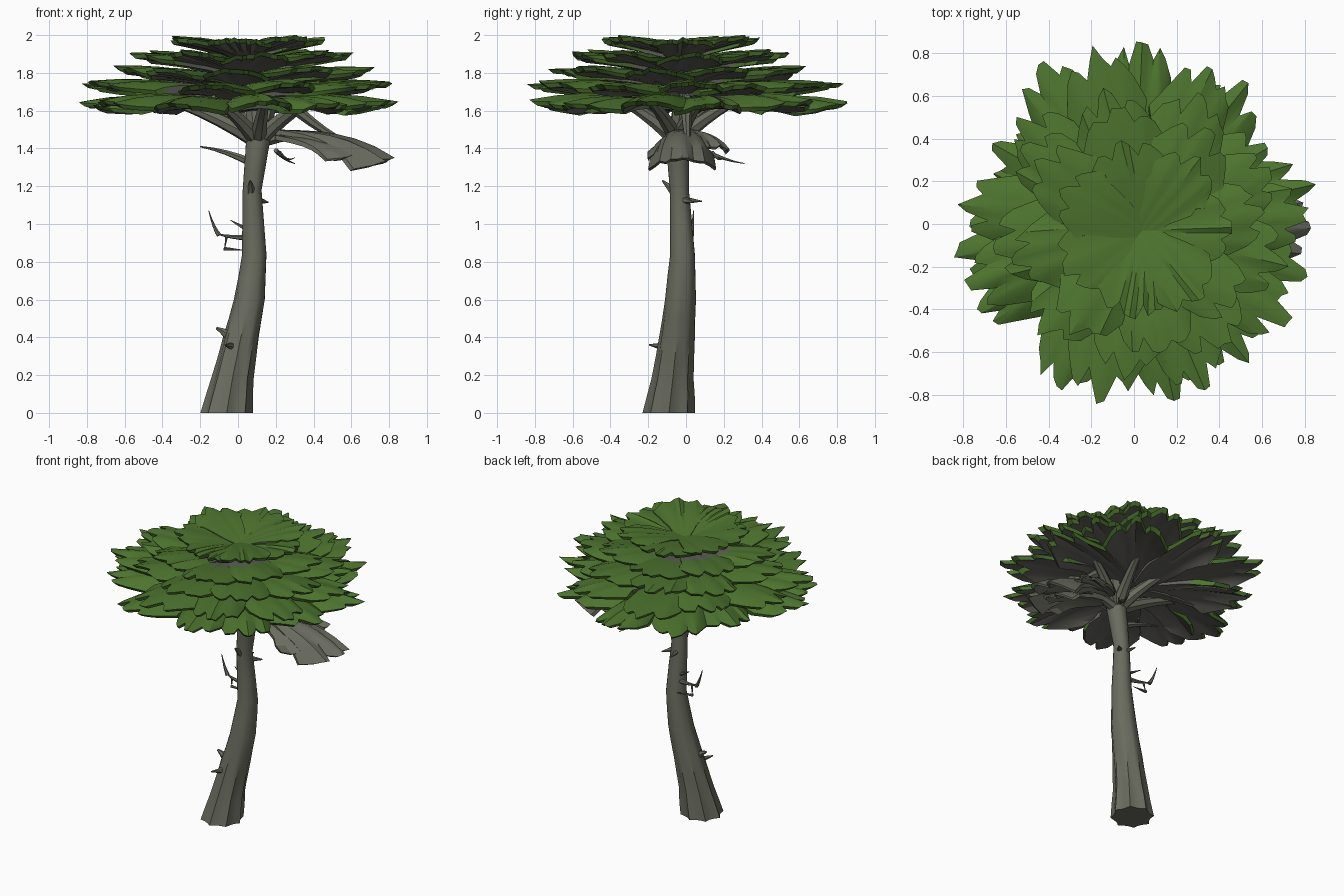
import bpy, bmesh, math, random
from mathutils import Vector

if "Cube" in bpy.data.objects:
    bpy.data.objects.remove(bpy.data.objects["Cube"])

random.seed(7)


def material(name, rgb):
    m = bpy.data.materials.new(name)
    m.diffuse_color = (*rgb, 1)
    m.use_nodes = True
    m.node_tree.nodes["Principled BSDF"].inputs["Base Color"].default_value = m.diffuse_color
    return m


BARK = material("bark", (0.145, 0.15, 0.115))
GREEN = material("needle green", (0.075, 0.175, 0.028))
GREY = material("dry underside grey", (0.125, 0.122, 0.108))


def finish(bm, name, mats, angle=40):
    bmesh.ops.recalc_face_normals(bm, faces=bm.faces)
    me = bpy.data.meshes.new(name)
    bm.to_mesh(me)
    bm.free()
    for m in mats:
        me.materials.append(m)
    ob = bpy.data.objects.new(name, me)
    bpy.context.collection.objects.link(ob)
    bpy.ops.object.select_all(action='DESELECT')
    ob.select_set(True)
    bpy.context.view_layer.objects.active = ob
    bpy.ops.object.shade_smooth_by_angle(angle=math.radians(angle))


def skin(bm, rings):
    """Bridge closed rings of vertices and cap both ends."""
    n = len(rings[0])
    for r, s in zip(rings, rings[1:]):
        for k in range(n):
            bm.faces.new((r[k], r[(k + 1) % n], s[(k + 1) % n], s[k]))
    bm.faces.new(rings[0])
    bm.faces.new(rings[-1])


def branch(bm, start, end, radius, bow=0.0, tip=0.15, sides=7, steps=5):
    """Tapered branch from start to end, bowed upwards in the middle."""
    a, b = Vector(start), Vector(end)
    pts = [a.lerp(b, i / steps) + Vector((0, 0, 4 * bow * i / steps * (1 - i / steps)))
           for i in range(steps + 1)]
    rings = []
    for i, p in enumerate(pts):
        d = (pts[min(i + 1, steps)] - pts[max(i - 1, 0)]).normalized()
        u = d.orthogonal().normalized() if i == 0 else (u - d * u.dot(d)).normalized()
        w = d.cross(u)
        r = radius * (1 + (tip - 1) * i / steps)
        rings.append([bm.verts.new(p + r * (u * math.cos(k * math.tau / sides)
                      + w * math.sin(k * math.tau / sides))) for k in range(sides)])
    skin(bm, rings)


def pad(bm, ang, reach, half, z0, rise, droop, thick=0.05, green_from=0.5,
        origin=(0.0, 0.0), sag=0.04):
    """Fan-shaped bough with a ragged tip: green top and rim, grey below."""
    nu, nv = 6, 12
    ca, sa = math.cos(ang), math.sin(ang)
    edge = [(-0.09, 0.0, 0.03, 0.01)[j % 4] + random.uniform(-0.035, 0.035)
            for j in range(nv + 1)]
    side = [random.uniform(0.88, 1.1) for _ in range(nu + 1)]
    fold = [random.uniform(-0.006, 0.006) + (0.006 if j % 4 == 2 else 0)
            for j in range(nv + 1)]

    def grid(shrink, drop):
        rows = []
        for i in range(nu + 1):
            t = i / nu
            row = []
            for j in range(nv + 1):
                v = 2 * j / nv - 1
                d = reach * shrink * t * (1 - 0.24 * v * v + edge[j] * t * t)
                w = v * half * shrink * (0.22 + 0.78 * t ** 0.8)
                w *= side[i] if abs(v) == 1 else 1
                z = z0 + rise * t - droop * t ** 3 - sag * v * v * t + fold[j] * t
                thin = 1 - 0.55 * t ** 3
                row.append(bm.verts.new((origin[0] + d * ca - w * sa,
                                         origin[1] + d * sa + w * ca, z - drop * thin)))
            rows.append(row)
        return rows

    top, low = grid(1, 0), grid(0.96, thick)
    for g in (top, low):
        for i in range(nu):
            for j in range(nv):
                f = bm.faces.new((g[i][j], g[i + 1][j], g[i + 1][j + 1], g[i][j + 1]))
                f.material_index = 0 if g is top and (i + 0.5) / nu > green_from else 1

    def border(g):
        return (g[0] + [r[-1] for r in g[1:]] + g[-1][-2::-1]
                + [r[0] for r in g[-2:0:-1]])
    bt, bl = border(top), border(low)
    root = top[0][nv // 2].co.xy
    for k in range(len(bt)):
        n = (k + 1) % len(bt)
        f = bm.faces.new((bt[k], bt[n], bl[n], bl[k]))
        outer = (bt[k].co.xy - root).length > 0.55 * reach
        f.material_index = 0 if outer and green_from < 1 else 1


# Trunk: leaning, fluted towards the flared foot (x, y, z, radius)
TRUNK = [(-.06, -.09, 0, .133), (-.03, -.07, .18, .108), (.015, -.047, .4, .094),
         (.06, -.03, .6, .082), (.087, -.018, .84, .065), (.075, -.035, 1.18, .051),
         (.105, -.045, 1.43, .064), (.125, -.045, 1.55, .055)]
bm = bmesh.new()
rings = []
for a, b in zip(TRUNK, TRUNK[1:] + TRUNK[-1:]):
    for h in (0, 0.5) if a is not b else (0,):
        x, y, z, r = Vector(a).lerp(Vector(b), h)
        flute = 0.1 * max(0.15, 1 - z / 0.8)
        ring = []
        for k in range(24):
            t = k * math.tau / 24
            q = r * (1 - flute / 2 + flute * math.cos(8 * t + z * 2)
                     + random.uniform(-0.02, 0.02))
            ring.append(bm.verts.new((x + q * math.cos(t), y + q * math.sin(t), z)))
        rings.append(ring)
skin(bm, rings)
finish(bm, "trunk", [BARK], 35)

# Main limbs fanning out to carry the crown
bm = bmesh.new()
FORK = (.105, -.045, 1.44)
for k in range(7):
    t = math.radians(175 + k * 360 / 7)
    reach = 0.5 if k == 0 else 0.34
    branch(bm, FORK, (.1 + reach * math.cos(t), -.03 + reach * math.sin(t), 1.665),
           .046, .02, .45)
for x in (.07, .2):
    branch(bm, FORK, (x, 0, 1.8), .058, 0, .7)
# Limb sweeping out to the right under the crown
branch(bm, (.25, 0, 1.66), (.6, .01, 1.42), .036, -.025, .3)
branch(bm, (.1, -.04, 1.43), (.4, -.01, 1.46), .04, .02, .4)
finish(bm, "limbs", [BARK])

# Dead twigs and broken stubs: start, end, radius, bow
bm = bmesh.new()
for start, end, r, bow in [
    ((.08, -.03, 1.32), (-.2, 0, 1.41), .024, .012),
    ((.06, 0, .93), (-.12, .03, .95), .018, -.008),
    ((-.1, .03, .94), (-.155, .04, 1.07), .014, -.015),
    ((-.06, .02, .94), (-.07, .03, .87), .009, 0),
    ((-.075, .03, .87), (.04, .04, .86), .01, 0),
    ((.05, 0, .97), (-.04, .02, 1.02), .013, 0),
    ((.09, -.03, 1.13), (.16, .04, 1.115), .026, 0),
    ((.07, -.03, 1.13), (.06, .085, 1.12), .022, 0),
    ((.07, -.05, 1.16), (.065, -.125, 1.23), .032, 0),
    ((0, -.06, .36), (-.115, -.06, .45), .045, .01),
    ((-.02, -.1, .35), (-.07, -.195, .36), .026, 0),
    ((.2, .1, 1.39), (.3, .31, 1.32), .013, -.01),
    ((.22, .14, 1.38), (.3, .2, 1.35), .01, -.02),
]:
    branch(bm, start, end, r, bow, .15, 6, 4)
finish(bm, "twigs", [BARK])

# Drooping dry bough on the right
bm = bmesh.new()
pad(bm, 0, .63, .18, 1.5, -.015, .14, .025, 2, (.2, -.02), .05)
pad(bm, .4, .42, .1, 1.5, -.03, .06, .025, 2, (.2, .02), .03)
pad(bm, -.15, .45, .12, 1.47, -.03, .07, .025, 2, (.2, -.05), .03)
finish(bm, "dry_bough", [BARK, BARK], 30)

# Crown tiers: name, bough angles, reach, half width, root z, rise, droop, centre
# The two lower tiers leave a notch open at the front left.
for name, angles, reach, half, z0, rise, droop, centre in [
    ("lowest", (187, 208, 246, 281, 308, 345, 12, 52, 88, 120, 152),
     .83, .18, 1.645, .095, .095, (0, 0)),
    ("lower", (172, 200, 259, 295, 328, 2, 28, 63, 104, 136),
     .81, .185, 1.71, .095, .06, (0, 0)),
    ("middle", range(265, 610, 40), .67, .19, 1.76, .115, .05, (.03, -.03)),
    ("upper", range(280, 620, 45), .57, .18, 1.83, .125, .045, (.02, -.04)),
    ("top", range(260, 600, 51), .41, .17, 1.92, .095, .03, (.04, -.03)),
]:
    bm = bmesh.new()
    for k, deg in enumerate(angles):
        a = math.radians(deg + random.uniform(-2, 2))
        r = reach * random.uniform(.97, 1.03) * (.9 if deg in (28, 136, 152) else 1)
        pad(bm, a, r, half * random.uniform(.92, 1.1), z0 + .012 * (k % 2) - .006,
            rise, droop, green_from=-1 if name == "top" else 0.5,
            origin=centre, sag=.02 if name == "top" else .04)
    finish(bm, name + "_foliage", [GREEN, GREY], 30)
